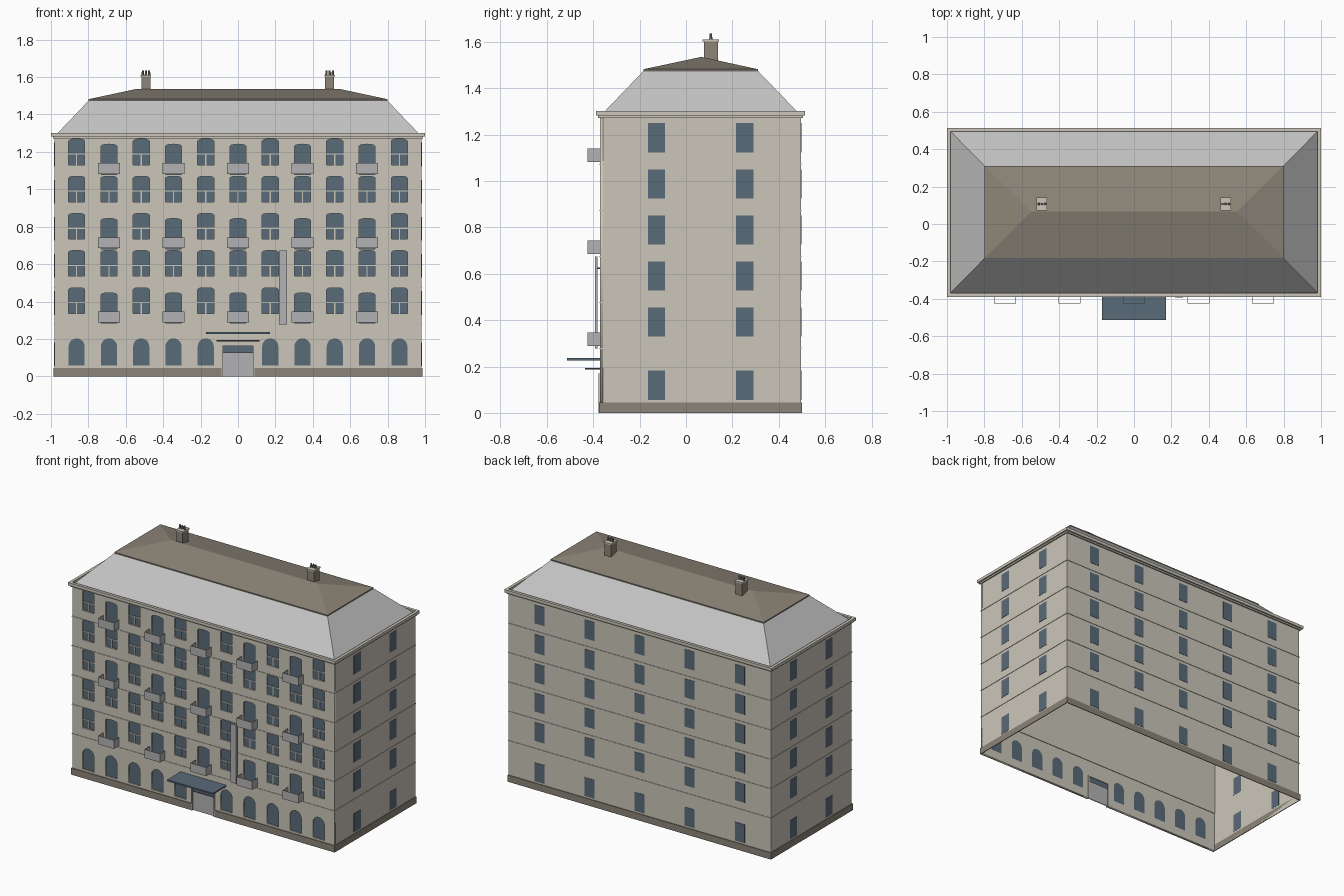
import bpy, bmesh, math
from mathutils import Matrix

if "Cube" in bpy.data.objects:
    bpy.data.objects.remove(bpy.data.objects["Cube"])


def material(name, r, g, b):
    m = bpy.data.materials.new(name)
    m.use_nodes = True
    m.diffuse_color = (r, g, b, 1)
    m.node_tree.nodes["Principled BSDF"].inputs["Base Color"].default_value = (r, g, b, 1)
    return m


STONE = material("cream stone", .60, .565, .49)
BROWN = material("brown stone", .262, .231, .184)
GLASS = material("blue glass", .102, .147, .191)
SLATE = material("pale grey roof", .55, .55, .55)
METAL = material("grey metal", .45, .45, .46)
DARK = material("dark trim", .06, .06, .065)

# Main dimensions
W, FRONT, BACK, TOP = .981, -.37, .495, 1.28
FLOOR, FIRST, PITCH = .1985, .277, .1725


def link(name, mesh, mat):
    mesh.materials.clear()
    mesh.materials.append(mat)
    ob = bpy.data.objects.new(name, mesh)
    bpy.context.collection.objects.link(ob)
    return ob


def finish(name, bm, mat):
    mesh = bpy.data.meshes.new(name)
    bm.to_mesh(mesh)
    bm.free()
    return link(name, mesh, mat)


def add_box(bm, x0, x1, y0, y1, z0, z1):
    m = Matrix.Translation(((x0 + x1) / 2, (y0 + y1) / 2, (z0 + z1) / 2))
    m = m @ Matrix.Diagonal((x1 - x0, y1 - y0, z1 - z0, 1))
    return bmesh.ops.create_cube(bm, size=1, matrix=m)["verts"]


def boxes(name, mat, dims):
    bm = bmesh.new()
    for d in dims:
        add_box(bm, *d)
    return finish(name, bm, mat)


def hip(name, mat, low, high, z0, z1):
    """Box whose top rectangle (x, y0, y1) differs from its base."""
    bm = bmesh.new()
    add_box(bm, -1, 1, 0, 1, z0, z1)
    for v in bm.verts:
        x, y0, y1 = high if v.co.z > (z0 + z1) / 2 else low
        v.co.x *= x
        v.co.y = y1 if v.co.y > .5 else y0
    bmesh.ops.remove_doubles(bm, verts=bm.verts, dist=1e-4)
    return finish(name, bm, mat)


def panel(name, mat, loops, y, thick):
    """Upright sheet from outlines in x and z; inner outlines become holes."""
    cu = bpy.data.curves.new(name, "CURVE")
    cu.dimensions = "2D"
    cu.fill_mode = "BOTH"
    cu.extrude = thick / 2
    for loop in loops:
        sp = cu.splines.new("POLY")
        sp.points.add(len(loop) - 1)
        for p, (x, z) in zip(sp.points, loop):
            p.co = (x, z, 0, 1)
        sp.use_cyclic_u = True
    tmp = bpy.data.objects.new(name + "_outline", cu)
    bpy.context.collection.objects.link(tmp)
    dg = bpy.context.evaluated_depsgraph_get()
    mesh = bpy.data.meshes.new_from_object(tmp.evaluated_get(dg))
    bpy.data.objects.remove(tmp)
    mesh.transform(Matrix.Translation((0, y, 0)) @ Matrix.Rotation(math.pi / 2, 4, "X"))
    return link(name, mesh, mat)


def arch(x, z0, z1, rise, steps, half=.043):
    pts = [(x - half, z0), (x + half, z0)]
    for i in range(steps + 1):
        a = math.pi * i / steps
        pts.append((x + half * math.cos(a), z1 - rise + rise * math.sin(a)))
    return pts


# Window outlines of the front
windows, doors, arches, bars, balconies = [], [], [], [], []
for c in range(-5, 6):
    x = c * PITCH
    if c:
        arches.append(arch(x, .058, .203, .043, 12))
    for r in range(5):
        z = r * FLOOR
        if c % 2 == 0 and r % 2 == 0:
            doors.append(arch(x, z + .284, z + .447, .01, 6))
            balconies.append((x, z + .288))
        else:
            windows.append(arch(x, z + .337, z + .475, .01, 6))
            mid = z + .395
            bars.append((x - .043, x + .043, FRONT + .004, FRONT + .009, mid - .003, mid + .003))
            bars.append((x - .003, x + .003, FRONT + .004, FRONT + .009, z + .337, mid))

# Front wall with openings, its plain lining and glazing
outer = [(-W, 0), (-.08, 0), (-.08, .165), (.08, .165), (.08, 0), (W, 0), (W, TOP), (-W, TOP)]
panel("front_wall", STONE, [outer] + windows + doors + arches, FRONT + .006, .012)
boxes("front_wall_lining", STONE, [(-W, W, FRONT + .012, FRONT + .016, FIRST, TOP)])
panel("front_windows", GLASS, windows + doors, FRONT + .01, .003)
panel("arched_windows", GLASS, arches, FRONT + .01, .004)
boxes("window_bars", STONE, bars)

# Side and back walls, open below and at the front
bm = bmesh.new()
add_box(bm, -W, W, FRONT, BACK, 0, TOP)
bm.normal_update()
open_faces = [f for f in bm.faces if f.normal.z < -.5 or f.normal.y < -.5]
bmesh.ops.delete(bm, geom=open_faces, context="FACES")
finish("side_and_back_walls", bm, STONE)

# Flush windows on the sides and back
plates = []
for z in [.056] + [.329 + FLOOR * r for r in range(5)]:
    for x in (-.75, -.375, 0, .375, .75):
        plates.append((x - .037, x + .037, BACK - .001, BACK + .002, z, z + .126))
    for s in (-1, 1):
        for y in (-.127, .253):
            xs = sorted((s * (W - .001), s * (W + .002)))
            plates.append((*xs, y - .037, y + .037, z, z + .126))
boxes("side_and_back_windows", GLASS, plates)


# Bands running round the walls
def ring(out, z0, z1, gap=0):
    x, f, b = W + out, FRONT - out, BACK + out
    runs = [(-x, -gap), (gap, x)] if gap else [(-x, x)]
    dims = [(a, c, f, FRONT, z0, z1) for a, c in runs]
    dims += [(-x, x, BACK, b, z0, z1)]
    dims += [(-x, -W, f, b, z0, z1), (W, x, f, b, z0, z1)]
    return dims


boxes("plinth", BROWN, ring(.005, 0, .045, .088))
courses = []
for r in range(5):
    courses += ring(.003, FIRST + FLOOR * r - .002, FIRST + FLOOR * r + .002)
boxes("string_courses", STONE, courses)
boxes("cornice", STONE, ring(.009, 1.272, 1.282) + ring(.019, 1.282, 1.302))

# Roof: steep lower slope, thin eaves, shallow hipped top
hip("lower_roof", SLATE, (W, FRONT + .003, BACK), (.795, -.18, .307), 1.283, 1.478)
boxes("upper_eaves", BROWN, [(-.798, .798, -.183, .31, 1.474, 1.482)])
hip("upper_roof", BROWN, (.798, -.183, .31), (.55, .066, .066), 1.482, 1.535)

# Chimneys with caps and three pots each
for side, cx in (("right", -.492), ("left", .49)):
    cy = .107
    boxes(side + "_chimney", BROWN, [(cx - .024, cx + .024, cy - .03, cy + .03, 1.5, 1.602)])
    boxes(side + "_chimney_cap", STONE, [(cx - .028, cx + .028, cy - .035, cy + .035, 1.602, 1.611)])
    bm = bmesh.new()
    for i in (-1, 0, 1):
        bmesh.ops.create_cone(bm, cap_ends=True, segments=8, radius1=.007, radius2=.005, depth=.026,
                              matrix=Matrix.Translation((cx + i * .017, cy, 1.623)))
    finish(side + "_chimney_pots", bm, BROWN)

# Balcony railings: front panel and two ends
rails = []
for x, z in balconies:
    y0, t, h = -.425, .003, .058
    rails.append((x - .059, x + .059, y0, y0 + t, z, z + h))
    rails.append((x - .059, x - .059 + t, y0, FRONT, z, z + h))
    rails.append((x + .059 - t, x + .059, y0, FRONT, z, z + h))
boxes("balcony_railings", METAL, rails)

# Entrance
boxes("entrance_frame", STONE, [(-.088, -.08, -.378, -.355, 0, .165), (.08, .088, -.378, -.355, 0, .165),
                                (-.088, .088, -.378, -.355, .163, .17)])
boxes("entrance_doors", METAL, [(-.08, .08, -.366, -.36, 0, .125)])
boxes("entrance_fanlight", GLASS, [(-.08, .08, -.366, -.36, .13, .163)])
boxes("entrance_transom", DARK, [(-.08, .08, -.368, -.36, .125, .13)])
boxes("door_hood", DARK, [(-.115, .115, -.436, FRONT, .187, .193)])
boxes("entrance_canopy", GLASS, [(-.171, .171, -.513, FRONT, .226, .236)])

# Upright blank sign board on brackets
boxes("sign_board", METAL, [(.22, .262, -.393, -.381, .278, .674)])
boxes("sign_brackets", DARK, [(.235, .247, -.383, FRONT, z, z + .008) for z in (.32, .62)])
